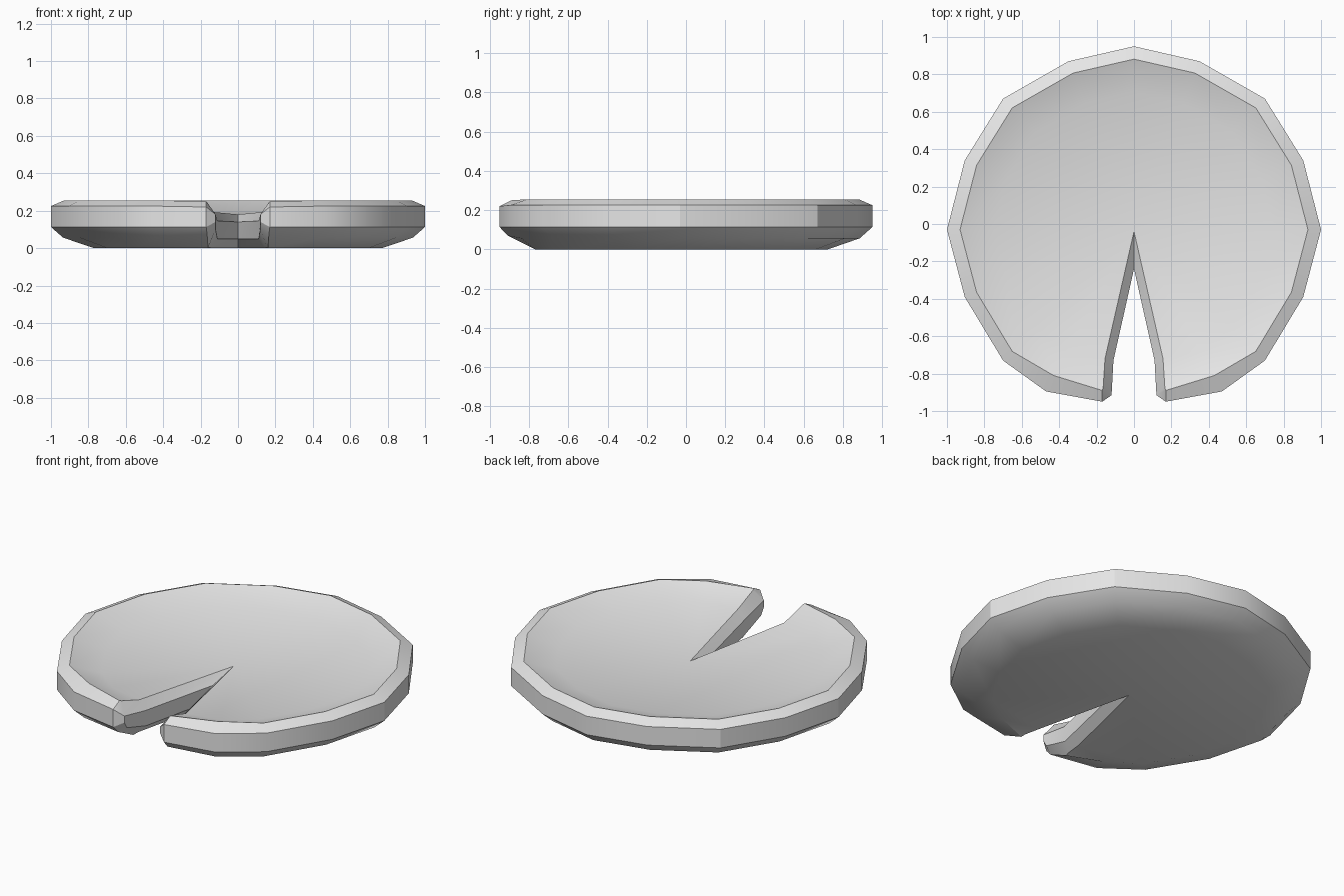
import bpy, bmesh, math

cube = bpy.data.objects.get("Cube")
if cube:
    bpy.data.objects.remove(cube, do_unlink=True)

CENTRE_Y = -0.03

# Left half of the leaf rim, from the back round to the front
rim = [(0, 0.95), (0.35, 0.87), (0.70, 0.67), (0.905, 0.34), (1, -0.03),
       (0.905, -0.39), (0.70, -0.73)]

# Levels from top to bottom: rim scale, rim height, then the front edge as
# shoulder, mouth corner, lip, bend and inner tip of the slit
levels = [
    (0.93, 0.255, [(0.43, -0.81, 0.255), (0.17, -0.89, 0.25), (0.165, -0.875, 0.245),
                   (0.155, -0.72, 0.195), (0, -0.04, 0.18)]),
    (1.0, 0.225, [(0.47, -0.895, 0.225), (0.17, -0.95, 0.22), (0.12, -0.915, 0.18),
                  (0.11, -0.73, 0.145), (0, -0.24, 0.14)]),
    (1.0, 0.113, [(0.47, -0.895, 0.113), (0.17, -0.95, 0.113), (0.12, -0.915, 0.14),
                  (0.11, -0.73, 0.125), (0, -0.24, 0.12)]),
    (0.935, 0.056, [(0.44, -0.84, 0.056), (0.165, -0.91, 0.07), (0.12, -0.89, 0.10),
                    (0.11, -0.72, 0.05), (0, -0.23, 0.05)]),
    (0.77, 0.0, [(0.36, -0.69, 0), (0.16, -0.77, 0), (0.155, -0.74, 0.005),
                 (0.14, -0.64, 0), (0, -0.04, 0)]),
]


def scaled_rim(scale, height):
    return [(x * scale, CENTRE_Y + (y - CENTRE_Y) * scale, height) for x, y in rim]


def make_ring(bm, half, tail):
    """Loop from the left half; the mirrored half drops the shared end points."""
    other = [(-x, y, z) for x, y, z in reversed(half[1:tail])]
    return [bm.verts.new(p) for p in half + other]


# Leaf edge: bridge the loops, then cap the underside
bm = bmesh.new()
rings = [make_ring(bm, scaled_rim(s, z) + front, -1) for s, z, front in levels]
for upper, lower in zip(rings, rings[1:]):
    for i in range(len(upper)):
        bm.faces.new((upper[i - 1], upper[i], lower[i], lower[i - 1]))
flat = [bm.faces.new(rings[-1])]

# Shallow dish on top, open towards the slit
top = rings[0]
dish = make_ring(bm, scaled_rim(0.75, 0.195) + [(0.36, -0.68, 0.195)], None)
last = len(rim)
tip = top[last + 4]
for i in range(-last, last):
    bm.faces.new((top[i], top[i + 1], dish[i + 1], dish[i]))
    bm.faces.new((dish[i], dish[i + 1], tip))
for side in (1, -1):
    corner, mouth, lip, bend = [top[side * (last + k)] for k in range(4)]
    inner = dish[side * last]
    flat.append(bm.faces.new((corner, mouth, lip, bend, inner)))
    bm.faces.new((inner, bend, tip))
bmesh.ops.triangulate(bm, faces=flat)
bmesh.ops.recalc_face_normals(bm, faces=bm.faces)

mesh = bpy.data.meshes.new("lily_pad")
bm.to_mesh(mesh)
bm.free()
pad = bpy.data.objects.new("lily_pad", mesh)
bpy.context.collection.objects.link(pad)

# Plain grey material
grey = (0.8, 0.8, 0.8, 1)
mat = bpy.data.materials.new("light_grey")
mat.use_nodes = True
mat.diffuse_color = grey
mat.node_tree.nodes["Principled BSDF"].inputs["Base Color"].default_value = grey
mesh.materials.append(mat)

# Smooth shading with sharp rim edges
bpy.ops.object.select_all(action="DESELECT")
pad.select_set(True)
bpy.context.view_layer.objects.active = pad
bpy.ops.object.shade_smooth_by_angle(angle=math.radians(27))
